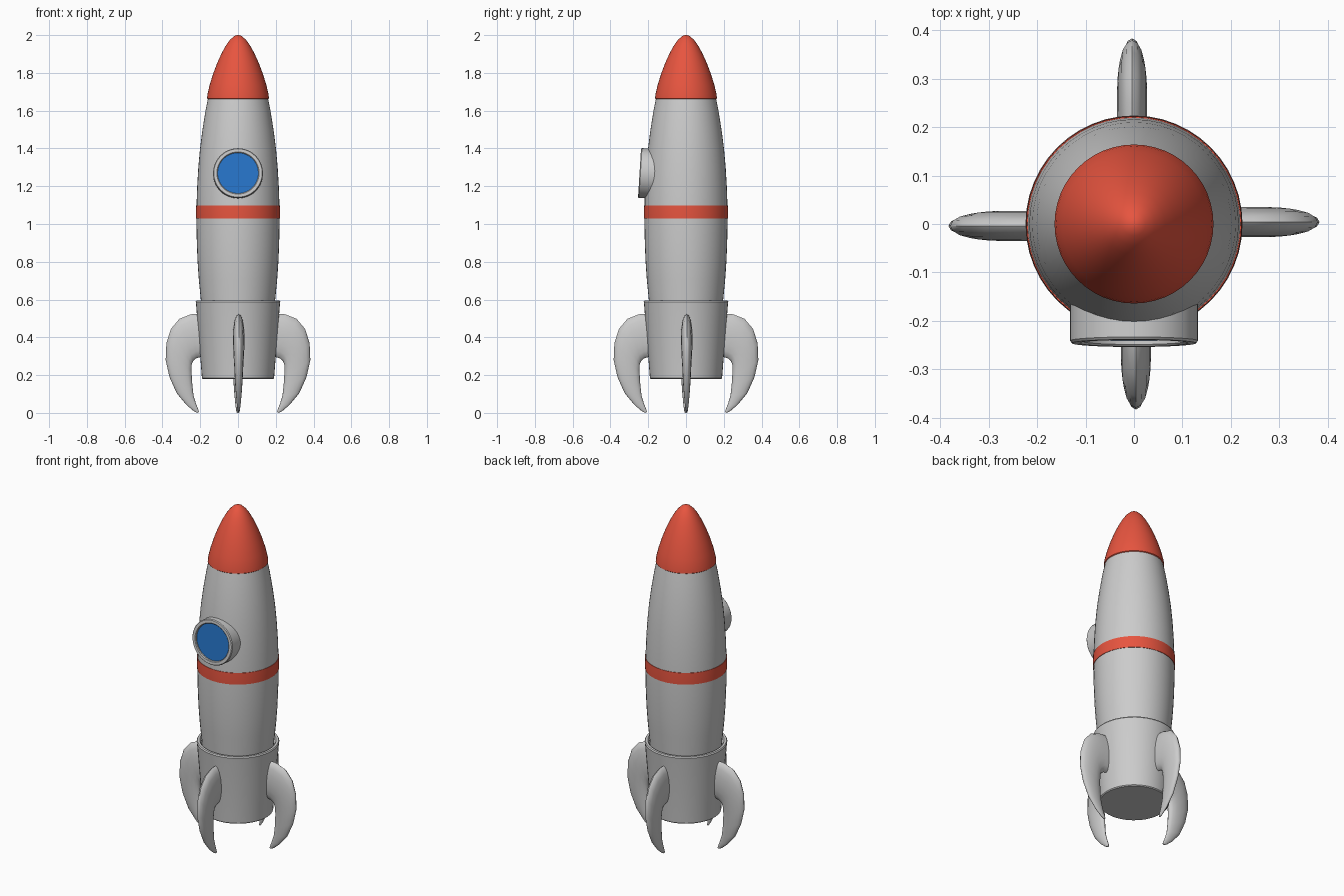
import bpy, bmesh, math
from mathutils import Matrix, Vector

if "Cube" in bpy.data.objects:
    bpy.data.objects.remove(bpy.data.objects["Cube"])

SIDES = 48


def material(name, color):
    m = bpy.data.materials.new(name)
    m.diffuse_color = color
    m.use_nodes = True
    m.node_tree.nodes["Principled BSDF"].inputs["Base Color"].default_value = m.diffuse_color
    return m


RED = material("red_paint", (0.8, 0.09, 0.05, 1))
BLUE = material("blue_glass", (0.02, 0.18, 0.6, 1))


def finish(name, bm, mat=None, angle=35):
    bmesh.ops.remove_doubles(bm, verts=bm.verts, dist=1e-5)
    bmesh.ops.recalc_face_normals(bm, faces=bm.faces)
    me = bpy.data.meshes.new(name)
    bm.to_mesh(me)
    bm.free()
    me.shade_smooth()
    me.set_sharp_from_angle(angle=math.radians(angle))
    if mat:
        me.materials.append(mat)
    ob = bpy.data.objects.new(name, me)
    bpy.context.collection.objects.link(ob)
    return ob


def lathe(name, profile, mat=None):
    """Spin (radius, height) points around z."""
    bm = bmesh.new()
    verts = [bm.verts.new((r, 0, z)) for r, z in profile]
    edges = [bm.edges.new(p) for p in zip(verts, verts[1:])]
    bmesh.ops.spin(bm, geom=verts + edges, cent=(0, 0, 0), axis=(0, 0, 1),
                   angle=math.tau, steps=SIDES, use_duplicate=False)
    bmesh.ops.dissolve_degenerate(bm, edges=bm.edges, dist=1e-5)
    return finish(name, bm, mat)


# Hull, nose cone and painted band
lathe("hull", [(0, 0.5), (0.19, 0.5), (0.197, 0.6), (0.207, 0.7), (0.214, 0.8),
               (0.218, 0.9), (0.22, 1.0), (0.2195, 1.1), (0.216, 1.2), (0.21, 1.3),
               (0.201, 1.4), (0.188, 1.5), (0.172, 1.6), (0.158, 1.67), (0, 1.67)])
lathe("nose_cone", [(0, 1.66), (0.158, 1.66), (0.164, 1.665), (0.161, 1.69), (0.149, 1.74),
                    (0.130, 1.80), (0.109, 1.855), (0.086, 1.905), (0.064, 1.945),
                    (0.044, 1.973), (0.024, 1.992), (0.01, 1.999), (0, 2.0)], RED)
lathe("painted_band", [(0.21, 1.028), (0.2225, 1.028), (0.223, 1.06), (0.222, 1.097),
                       (0.21, 1.097)], RED)

# Engine skirt with a raised rim
lathe("engine_skirt", [(0, 0.18), (0.186, 0.18), (0.191, 0.185), (0.222, 0.575), (0.224, 0.588),
                       (0.220, 0.595), (0.207, 0.595), (0.2, 0.585), (0.19, 0.55)])

# Porthole, tilted to follow the hull
place = (Matrix.Translation((0, -0.246, 1.27)) @
         Matrix.Rotation(math.radians(90 - 3.5), 4, 'X'))
frame = lathe("porthole_frame", [(0.132, -0.13), (0.132, -0.005), (0.128, 0), (0.112, 0),
                                 (0.108, -0.004), (0.108, -0.03)])
glass = lathe("porthole_glass", [(0.109, -0.03), (0.109, -0.012), (0, -0.012)], BLUE)
for ob in (frame, glass):
    ob.matrix_world = place

# Fins: lens sections given as outer x, z, inner x, z, half thickness
SECTIONS = [
    (0.18, 0.525, 0.18, 0.300, 0.030), (0.25, 0.522, 0.220, 0.290, 0.031),
    (0.31, 0.498, 0.238, 0.275, 0.031), (0.355, 0.445, 0.245, 0.255, 0.030),
    (0.379, 0.370, 0.246, 0.220, 0.027), (0.383, 0.280, 0.244, 0.180, 0.023),
    (0.363, 0.190, 0.241, 0.140, 0.020), (0.325, 0.105, 0.235, 0.090, 0.015),
    (0.273, 0.042, 0.221, 0.045, 0.010), (0.235, 0.010, 0.210, 0.018, 0.006),
    (0.216, 0.000, 0.206, 0.005, 0.003)]


def fin(name, turn):
    bm = bmesh.new()
    n = 16
    rings = []
    for ox, oz, ix, iz, t in SECTIONS:
        outer, inner = Vector((ox, 0, oz)), Vector((ix, 0, iz))
        mid, half = (outer + inner) / 2, (outer - inner) / 2
        ring = []
        for k in range(n):
            a = math.tau * k / n
            p = mid + half * math.cos(a)
            p.y = t * math.sin(a) + 0.004
            ring.append(bm.verts.new(p))
        rings.append(ring)
    for a, b in zip(rings, rings[1:]):
        for k in range(n):
            j = (k + 1) % n
            bm.faces.new((a[k], a[j], b[j], b[k]))
    bm.faces.new(rings[0])
    bm.faces.new(rings[-1])
    bm.transform(Matrix.Rotation(turn, 4, 'Z'))
    finish(name, bm, angle=60)


for i, side in enumerate(("right", "back", "left", "front")):
    fin(side + "_fin", i * math.pi / 2)
